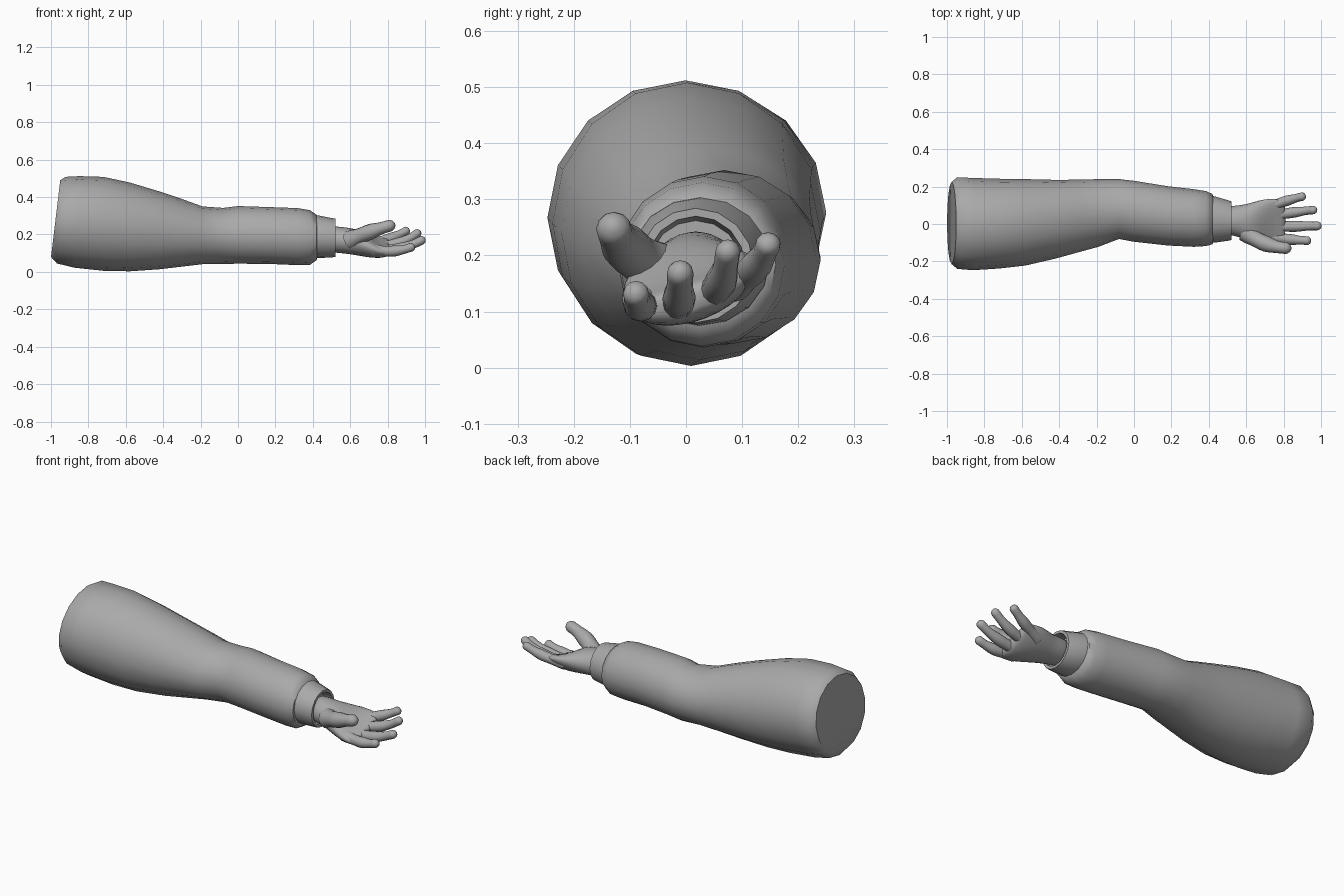
import bpy, bmesh, math
from mathutils import Vector

cube = bpy.data.objects.get("Cube")
if cube:
    bpy.data.objects.remove(cube, do_unlink=True)

grey = bpy.data.materials.new("plain grey")
grey.use_nodes = True
colour = (0.4, 0.4, 0.4, 1)
grey.diffuse_color = colour
grey.node_tree.nodes["Principled BSDF"].inputs["Base Color"].default_value = colour


def loft(name, rings, sides, smooth_angle=50, subdiv=0):
    """Skin a list of rings (each a list of points) and cap both ends."""
    bm = bmesh.new()
    loops = [[bm.verts.new(p) for p in ring] for ring in rings]
    for a, b in zip(loops, loops[1:]):
        for i in range(sides):
            j = (i + 1) % sides
            bm.faces.new((a[i], a[j], b[j], b[i]))
    bm.faces.new(loops[0][::-1])
    bm.faces.new(loops[-1])
    bmesh.ops.recalc_face_normals(bm, faces=bm.faces)
    mesh = bpy.data.meshes.new(name)
    bm.to_mesh(mesh)
    bm.free()
    obj = bpy.data.objects.new(name, mesh)
    bpy.context.collection.objects.link(obj)
    mesh.materials.append(grey)
    if subdiv:
        obj.modifiers.new("smooth", 'SUBSURF').levels = subdiv
        obj.modifiers["smooth"].render_levels = subdiv
    bpy.ops.object.select_all(action='DESELECT')
    obj.select_set(True)
    bpy.context.view_layer.objects.active = obj
    bpy.ops.object.shade_smooth_by_angle(angle=math.radians(smooth_angle))
    return obj


def oval(x, y0, y1, z0, z1, sides=16, slant=0, tilt=0, cup=0):
    """Cross-section given by its extents, with optional lean, roll and cupping."""
    yc, zc, ry, rz = (y0 + y1) / 2, (z0 + z1) / 2, (y1 - y0) / 2, (z1 - z0) / 2
    points = []
    for i in range(sides):
        t = math.tau * i / sides
        u, v = ry * math.cos(t), rz * math.sin(t)
        points.append(Vector((x + slant * v, yc + u, zc + v + tilt * u + cup * u * u)))
    return points


# Sleeve: broad upper arm, crease at the elbow, straight forearm
sleeve = [
    oval(-.975, -.215, .225, .08, .49, slant=.12),
    oval(-.945, -.24, .25, .045, .508, slant=.1),
    oval(-.86, -.247, .246, .022, .512, slant=.05),
    oval(-.72, -.238, .242, .006, .508),
    oval(-.58, -.222, .24, .003, .478),
    oval(-.42, -.185, .236, .014, .43),
    oval(-.3, -.152, .237, .028, .39),
    oval(-.19, -.122, .24, .041, .35),
    oval(-.08, -.08, .24, .042, .342),
    oval(.0, -.095, .231, .044, .352),
    oval(.18, -.115, .202, .042, .346),
    oval(.32, -.122, .186, .036, .341),
    oval(.385, -.118, .176, .038, .33),
    oval(.42, -.108, .16, .062, .305),
    oval(.425, -.09, .14, .085, .285),
]
loft("sleeve", sleeve, 16)

# Cuff: narrower band with a hollow mouth
cuff = [
    oval(.38, -.095, .155, .08, .308),
    oval(.43, -.1, .148, .074, .302),
    oval(.5, -.09, .128, .077, .288),
    oval(.522, -.086, .12, .08, .284),
    oval(.522, -.07, .105, .094, .27),
    oval(.47, -.065, .1, .1, .262),
]
loft("cuff", cuff, 16)

# Palm: round wrist spreading into a rolled, cupped hand
palm = [
    oval(.46, -.055, .09, .105, .25),
    oval(.54, -.065, .1, .1, .243),
    oval(.59, -.08, .105, .094, .238, tilt=.04),
    oval(.64, -.105, .12, .086, .228, tilt=.08, cup=.8),
    oval(.7, -.118, .137, .077, .19, tilt=.2, cup=1.6),
    oval(.75, -.117, .138, .077, .162, tilt=.28, cup=1.8),
    oval(.79, -.108, .132, .085, .154, tilt=.32, cup=1.6),
    oval(.81, -.095, .12, .1, .145, tilt=.32, cup=1.5),
]
loft("palm", palm, 16, 80, 1)


def digit(name, start, bend, tip, r0, r1):
    """Tapered finger along a curved path, with soft joints and a round end."""
    a, b, c = Vector(start), Vector(bend), Vector(tip)
    b = b * 2 - (a + c) / 2          # make the curve pass through the bend
    length = (c - a).length
    steps = [i / 9 * .9 for i in range(10)] + [.94, .97, .99, 1]
    rings = []
    for t in steps:
        p = a * (1 - t) ** 2 + b * 2 * t * (1 - t) + c * t * t
        d = (b - a) * (1 - t) + (c - b) * t
        d.normalize()
        side = d.cross(Vector((0, 0, 1))).normalized()
        up = side.cross(d)
        r = r0 + (r1 - r0) * t
        r *= 1 + .07 * math.cos(t * math.tau * 2)
        left = (1 - t) * length
        if left < r:
            r *= max(.2, math.sqrt(1 - (1 - left / r) ** 2))
        rings.append([p + (side * math.cos(k * math.tau / 12) +
                           up * math.sin(k * math.tau / 12)) * r for k in range(12)])
    return loft(name, rings, 12, 80)


# Fingers and thumb
digit("thumb", (.6, -.045, .17), (.71, -.108, .215), (.84, -.13, .255), .05, .029)
digit("index_finger", (.72, -.07, .118), (.84, -.083, .112), (.945, -.09, .14), .032, .022)
digit("middle_finger", (.72, -.015, .115), (.87, -.012, .126), (1.0, -.01, .18), .033, .022)
digit("ring_finger", (.72, .04, .135), (.86, .063, .155), (.975, .076, .22), .032, .021)
digit("little_finger", (.7, .085, .15), (.82, .125, .182), (.915, .15, .23), .031, .021)
